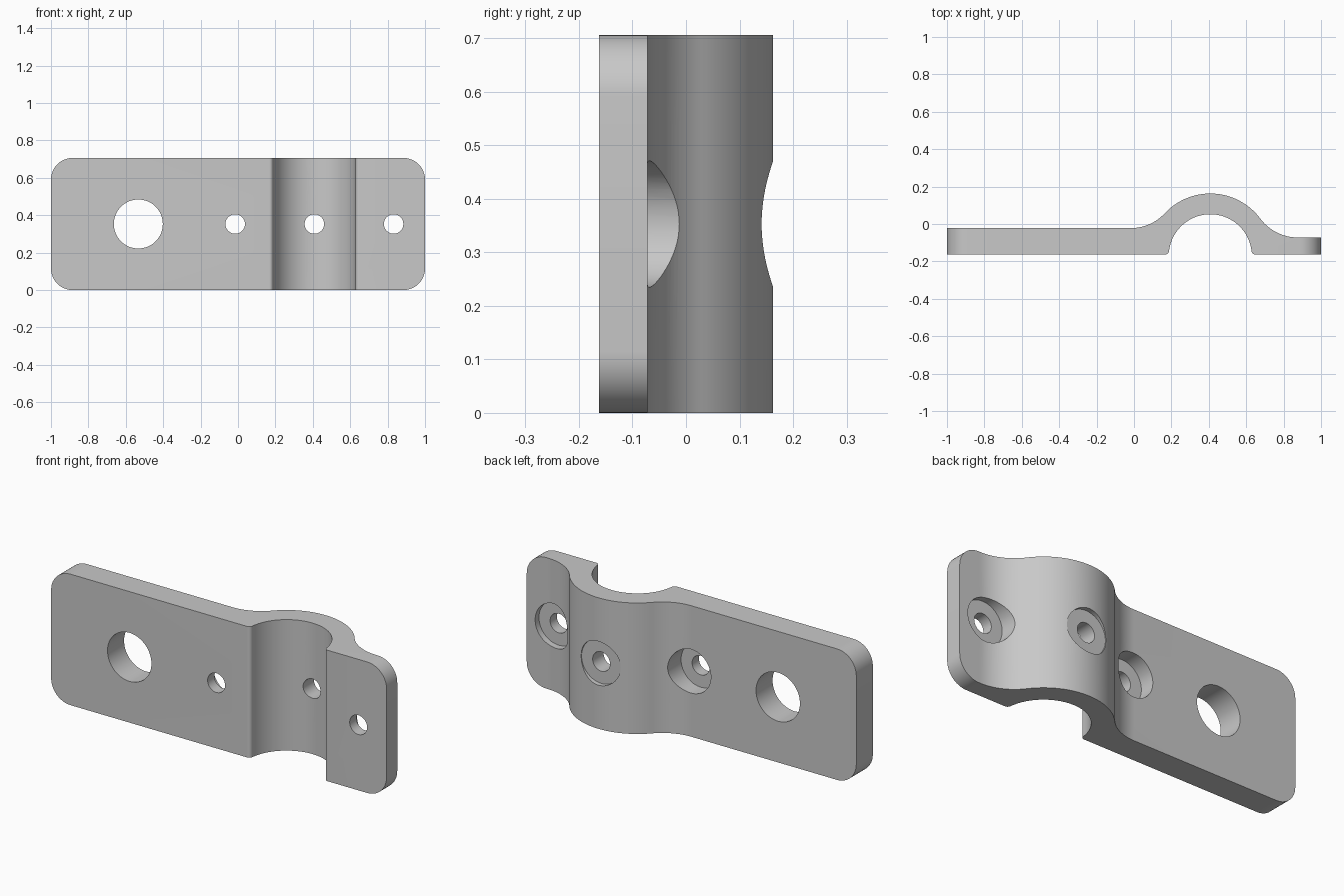
import bpy, bmesh
from math import sqrt, atan2, pi, sin, cos
from mathutils import Matrix

if "Cube" in bpy.data.objects:
    bpy.data.objects.remove(bpy.data.objects["Cube"])

HEIGHT = 0.706
FRONT, PLATE_BACK, FLANGE_BACK = -0.163, -0.022, -0.072
CX, CY = 0.408, -0.17            # saddle axis
INNER, OUTER = 0.222, 0.333      # saddle radii
LIP, BLEND = 0.02, 0.25          # fillet radii
MID = HEIGHT / 2

grey = bpy.data.materials.new("Grey metal")
grey.use_nodes = True
grey.diffuse_color = (0.58, 0.58, 0.58, 1)
grey.node_tree.nodes["Principled BSDF"].inputs["Base Color"].default_value = grey.diffuse_color


def arc(x, y, r, start, end, n):
    return [(x + r * cos(start + (end - start) * i / n),
             y + r * sin(start + (end - start) * i / n)) for i in range(n + 1)]


def fillet(radius, r, line_y):
    """Sideways offset and angle, seen from the saddle axis, of a fillet centre."""
    dy = line_y + r - CY
    dx = sqrt((radius + r) ** 2 - dy ** 2)
    return dx, atan2(dy, dx)


# Cross-section: front face with rounded lips, then the back with blended arch
lip_dx, t = fillet(INNER, LIP, FRONT)
right_dx, u = fillet(OUTER, BLEND, FLANGE_BACK)
left_dx, v = fillet(OUTER, BLEND, PLATE_BACK)
profile = [(-1, FRONT)]
profile += arc(CX - lip_dx, FRONT + LIP, LIP, -pi / 2, -t, 8)
profile += arc(CX, CY, INNER, pi - t, t, 56)[1:-1]
profile += arc(CX + lip_dx, FRONT + LIP, LIP, pi + t, 1.5 * pi, 8)
profile += [(1, FRONT), (1, FLANGE_BACK)]
profile += arc(CX + right_dx, FLANGE_BACK + BLEND, BLEND, 1.5 * pi, pi + u, 20)
profile += arc(CX, CY, OUTER, u, pi - v, 48)[1:-1]
profile += arc(CX - left_dx, PLATE_BACK + BLEND, BLEND, -v, -pi / 2, 20)
profile += [(-1, PLATE_BACK)]

# Extrude the section upwards and round the four end corners
bm = bmesh.new()
base = bm.faces.new([bm.verts.new((x, y, 0)) for x, y in profile])
top = bmesh.ops.extrude_face_region(bm, geom=[base])["geom"]
bmesh.ops.translate(bm, vec=(0, 0, HEIGHT),
                    verts=[g for g in top if isinstance(g, bmesh.types.BMVert)])
corners = [e for e in bm.edges
           if all(abs(p.co.x) > 0.999 for p in e.verts)
           and abs(e.verts[0].co.z - e.verts[1].co.z) < 0.001]
bmesh.ops.bevel(bm, geom=corners, offset=0.115, segments=12, profile=0.5, affect='EDGES')
bmesh.ops.recalc_face_normals(bm, faces=bm.faces)
mesh = bpy.data.meshes.new("saddle_bracket")
bm.to_mesh(mesh)
bm.free()
bracket = bpy.data.objects.new("saddle_bracket", mesh)
bpy.context.collection.objects.link(bracket)
mesh.materials.append(grey)
bpy.context.view_layer.objects.active = bracket
bracket.select_set(True)


def bore(x, r, y0, y1):
    """Cut a round hole along y between two depths."""
    cb = bmesh.new()
    place = Matrix.Translation((x, (y0 + y1) / 2, MID)) @ Matrix.Rotation(pi / 2, 4, 'X')
    bmesh.ops.create_cone(cb, cap_ends=True, segments=64, radius1=r, radius2=r,
                          depth=y1 - y0, matrix=place)
    cut_mesh = bpy.data.meshes.new("bore_cutter")
    cb.to_mesh(cut_mesh)
    cb.free()
    cut_mesh.materials.append(grey)
    cutter = bpy.data.objects.new("bore_cutter", cut_mesh)
    cutter.hide_render = True
    bpy.context.collection.objects.link(cutter)
    mod = bracket.modifiers.new("bore", 'BOOLEAN')
    mod.operation = 'DIFFERENCE'
    mod.solver = 'EXACT'
    mod.object = cutter
    bpy.ops.object.modifier_apply(modifier=mod.name)
    bpy.data.objects.remove(cutter)


# Large mounting hole, then three screw holes counterbored from the back
bore(-0.533, 0.131, -0.4, 0.4)
for x, floor in ((-0.015, -0.105), (CX, 0.138), (0.832, -0.105)):
    bore(x, 0.118, floor, 0.5)
    bore(x, 0.052, -0.4, 0.4)

bpy.ops.object.shade_smooth_by_angle(angle=0.5)
